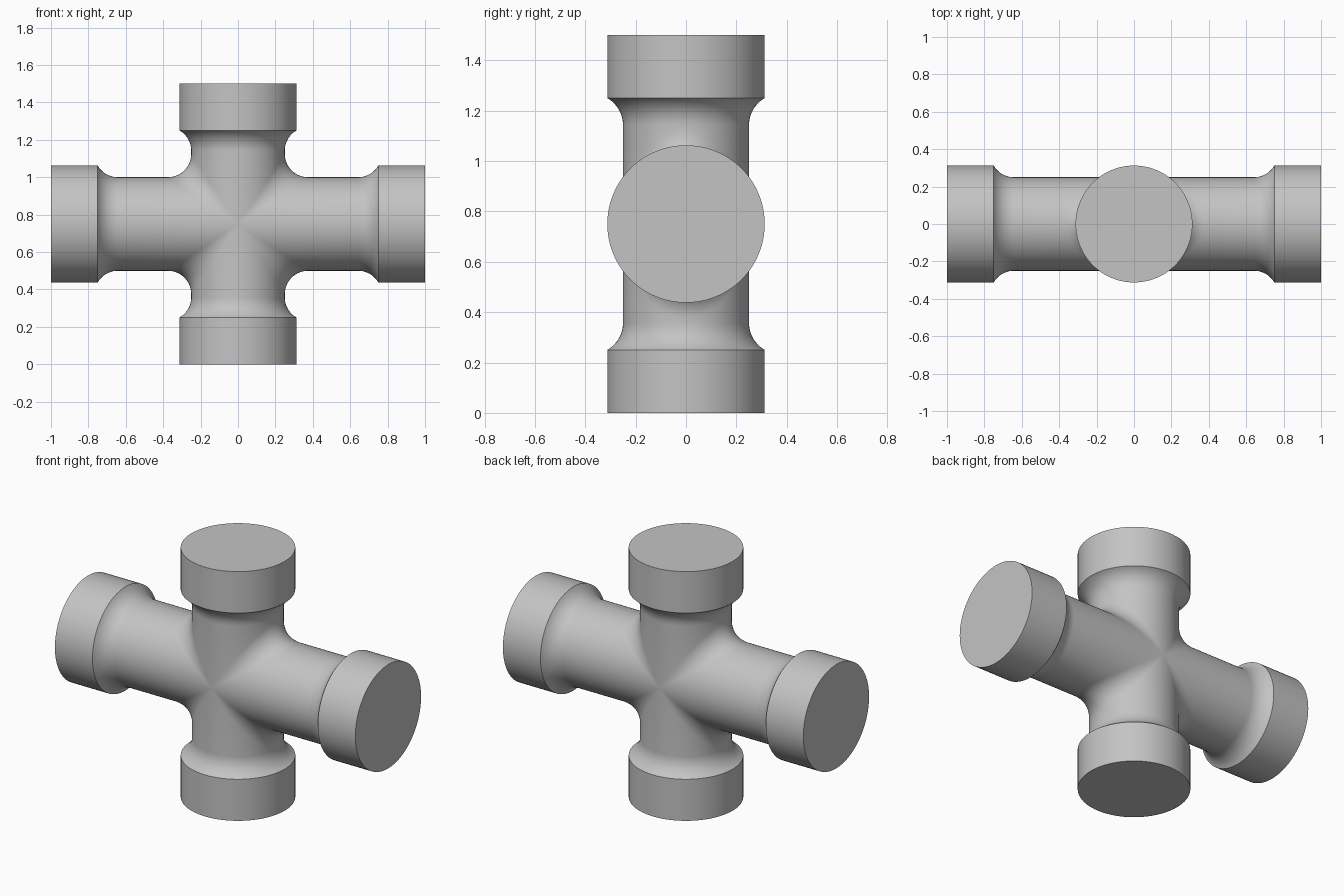
import bpy, bmesh, math
from mathutils import Vector

if "Cube" in bpy.data.objects:
    bpy.data.objects.remove(bpy.data.objects["Cube"])

SIDES = 96           # facets around every pipe
STEPS = 10           # facets across every fillet
PIPE = 0.25          # pipe radius
COLLAR = 0.3125      # collar radius
FILLET = 0.125       # radius of all blends
LENGTH = 0.25        # collar length
CENTRE = Vector((0, 0, 0.75))
REACH = {"x": 1.0, "z": 0.75}

grey = bpy.data.materials.new("pipe_grey")
grey.use_nodes = True
colour = (0.55, 0.55, 0.55, 1)
grey.diffuse_color = colour
grey.node_tree.nodes["Principled BSDF"].inputs["Base Color"].default_value = colour


def smooth(obj):
    obj.data.materials.append(grey)
    bpy.ops.object.select_all(action="DESELECT")
    obj.select_set(True)
    bpy.context.view_layer.objects.active = obj
    bpy.ops.object.shade_smooth_by_angle(angle=math.radians(30))


def place(axis, along, across, y):
    """Point at a distance along an arm, in the x-z plane."""
    return Vector((along, y, across) if axis == "x" else (across, y, along))


def skin(bm, rows):
    """Quads between neighbouring rows of points."""
    rows = [[bm.verts.new(p) for p in row] for row in rows]
    for a, b in zip(rows, rows[1:]):
        for i in range(len(a) - 1):
            bm.faces.new((a[i], a[i + 1], b[i + 1], b[i]))


bm = bmesh.new()
full = [2 * math.pi * i / SIDES for i in range(SIDES + 1)]
half = [math.pi * i / SIDES * 2 - math.pi / 2 for i in range(SIDES // 2 + 1)]

# Four arms: mitred start, straight pipe, flare up to the collar
flare_angle = math.acos(1 - (COLLAR - PIPE) / FILLET)
for axis, reach in REACH.items():
    shoulder = reach - LENGTH
    flare_start = shoulder - FILLET * math.sin(flare_angle)
    for side in (-1, 1):
        rows = [[place(axis, side * (PIPE + FILLET) * abs(math.cos(t)),
                       PIPE * math.cos(t), PIPE * math.sin(t)) for t in full]]
        for k in range(STEPS + 1):
            a = flare_angle * k / STEPS
            s = side * (flare_start + FILLET * math.sin(a))
            r = PIPE + FILLET * (1 - math.cos(a))
            rows.append([place(axis, s, r * math.cos(t), r * math.sin(t)) for t in full])
        skin(bm, rows)

# Four crotch blends: a ball rolled between neighbouring arms
for sx in (-1, 1):
    for sz in (-1, 1):
        rows = []
        for t in half:
            c, s = math.cos(t), math.sin(t)
            ball = Vector((sx * c, s, sz * c)) * (PIPE + FILLET)
            to_x = Vector((0, -s, -sz * c))
            to_z = Vector((-sx * c, -s, 0))
            angle = to_x.angle(to_z)
            row = []
            for k in range(STEPS + 1):
                f = k / STEPS
                if angle < 1e-4:
                    d = to_x
                else:
                    d = (to_x * math.sin((1 - f) * angle) + to_z * math.sin(f * angle)) / math.sin(angle)
                row.append(ball + d * FILLET)
            rows.append(row)
        skin(bm, rows)

bmesh.ops.remove_doubles(bm, verts=bm.verts, dist=1e-5)
bmesh.ops.recalc_face_normals(bm, faces=bm.faces)
mesh = bpy.data.meshes.new("cross_body")
bm.to_mesh(mesh)
bm.free()
body = bpy.data.objects.new("cross_body", mesh)
body.location = CENTRE
bpy.context.collection.objects.link(body)
smooth(body)

# Closed collars on the four ends
for name, axis, side in (("left", "x", 1), ("right", "x", -1), ("top", "z", 1), ("bottom", "z", -1)):
    bpy.ops.mesh.primitive_cylinder_add(
        vertices=SIDES, radius=COLLAR, depth=LENGTH,
        location=CENTRE + place(axis, side * (REACH[axis] - LENGTH / 2), 0, 0),
        rotation=(0, math.pi / 2 if axis == "x" else 0, 0))
    collar = bpy.context.object
    collar.name = name + "_collar"
    smooth(collar)
